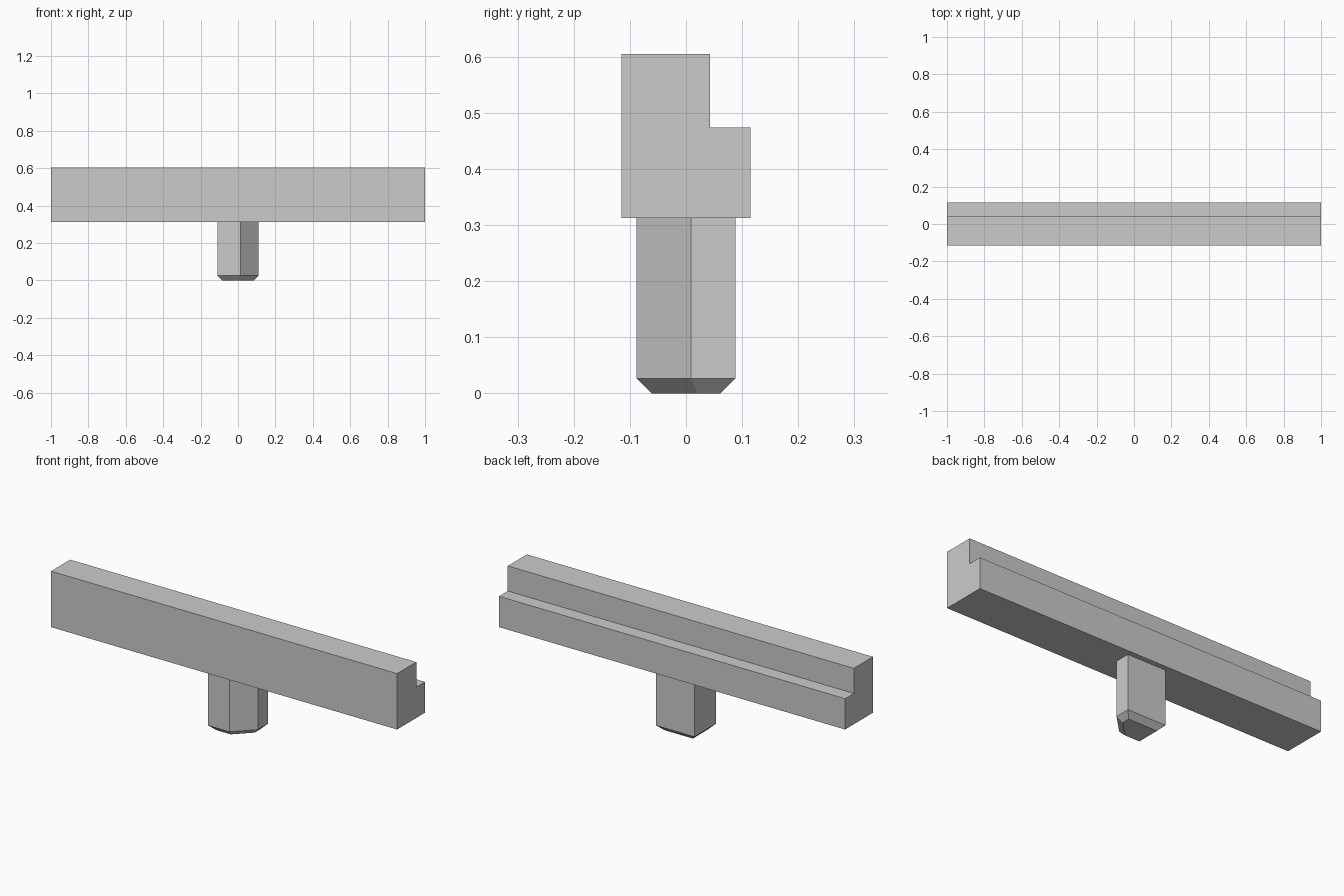
import bpy
import bmesh
from mathutils import Vector

cube = bpy.data.objects.get("Cube")
if cube:
    bpy.data.objects.remove(cube, do_unlink=True)

grey = bpy.data.materials.new("plain grey")
grey.use_nodes = True
grey.diffuse_color = (0.6, 0.6, 0.6, 1)
grey.node_tree.nodes["Principled BSDF"].inputs["Base Color"].default_value = grey.diffuse_color


def prism(name, points, direction, chamfer=0):
    """Extrude a flat outline; optionally chamfer the edges of its starting face."""
    bm = bmesh.new()
    base = bm.faces.new([bm.verts.new(p) for p in points])
    start_edges = list(base.edges)
    result = bmesh.ops.extrude_face_region(bm, geom=[base], use_keep_orig=True)
    moved = [v for v in result["geom"] if isinstance(v, bmesh.types.BMVert)]
    bmesh.ops.translate(bm, verts=moved, vec=Vector(direction))
    bmesh.ops.recalc_face_normals(bm, faces=bm.faces)
    if chamfer:
        bmesh.ops.bevel(bm, geom=start_edges, offset=chamfer, offset_type='OFFSET',
                        segments=1, profile=0.5, affect='EDGES')
        bmesh.ops.recalc_face_normals(bm, faces=bm.faces)
    mesh = bpy.data.meshes.new(name)
    bm.to_mesh(mesh)
    bm.free()
    mesh.materials.append(grey)
    obj = bpy.data.objects.new(name, mesh)
    bpy.context.collection.objects.link(obj)
    return obj


# Long bar with a step along its back edge
BOTTOM, STEP, TOP = 0.313, 0.474, 0.605
profile = [(-0.115, BOTTOM), (0.115, BOTTOM), (0.115, STEP),
           (0.043, STEP), (0.043, TOP), (-0.115, TOP)]
prism("stepped_bar", [(-1, y, z) for y, z in profile], (2, 0, 0))

# Stem with one cut corner and a chamfered foot
W, D, CUT = 0.11, 0.0885, 0.0975
outline = [(-W, -D), (W - CUT, -D), (W, CUT - D), (W, D), (-W, D)]
prism("stem", [(x, y, 0) for x, y in outline], (0, 0, BOTTOM), chamfer=0.027)
